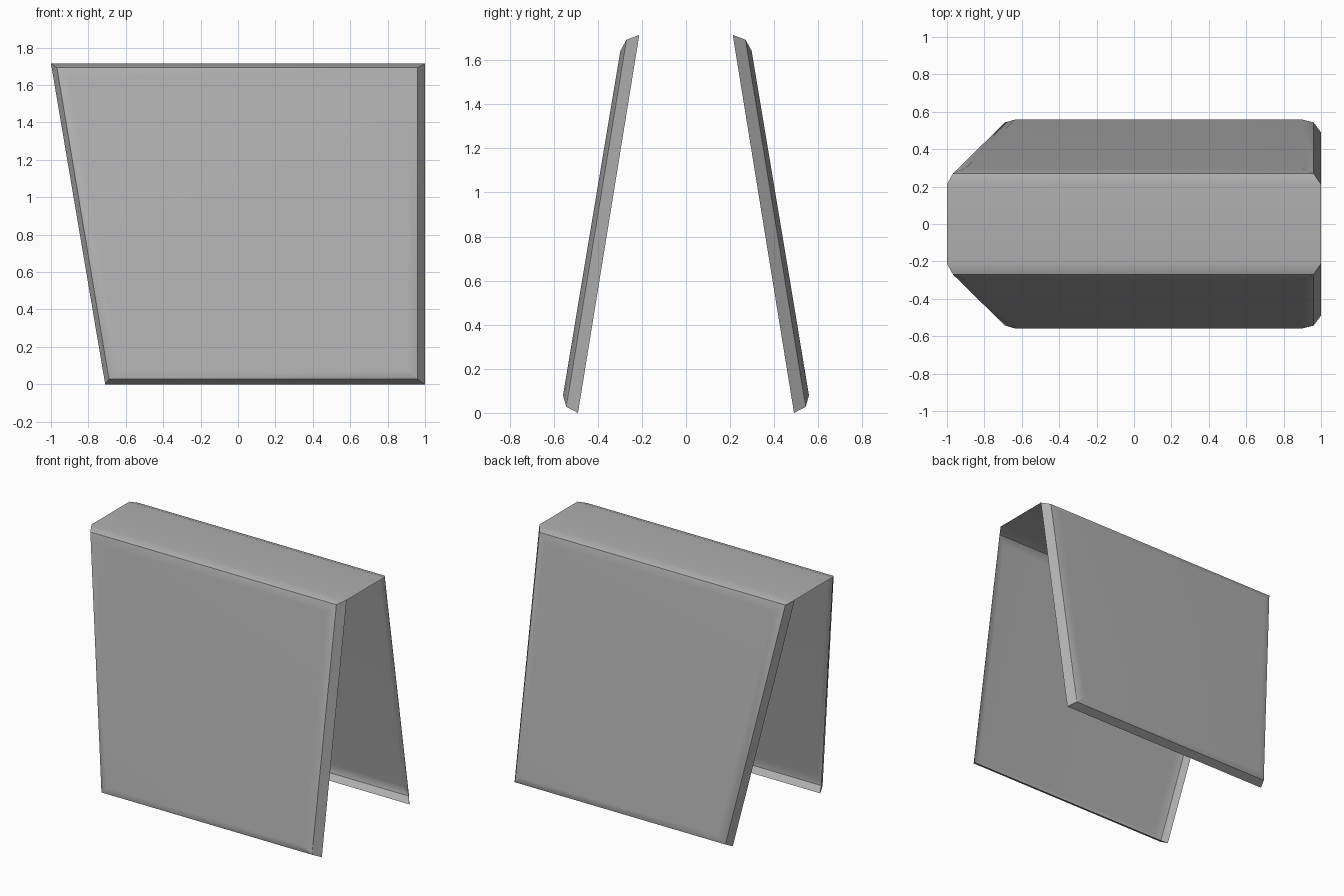
import bpy
import bmesh
import math

# Remove the default cube
cube = bpy.data.objects.get("Cube")
if cube:
    bpy.data.objects.remove(cube, do_unlink=True)


def make_material(name, color):
    mat = bpy.data.materials.new(name)
    mat.use_nodes = True
    mat.diffuse_color = color
    mat.node_tree.nodes["Principled BSDF"].inputs["Base Color"].default_value = color
    return mat


def ring(bm, side, low, high, right):
    """Four corners of one panel outline; low and high are (left x, y, z)."""
    corners = [low, (right, *low[1:]), (right, *high[1:]), high]
    return [bm.verts.new((x, side * y, z)) for x, y, z in corners]


def add_face(bm, verts, flip=False):
    bm.faces.new(verts[::-1] if flip else verts)


# Outlines from the open inner edge, over the rim, to the flat panel
OUTLINES = [
    ((-0.71, 0.49, 0.0), (-1.0, 0.212, 1.715), 1.0),
    ((-0.69, 0.543, 0.027), (-0.968, 0.27, 1.693), 0.96),
    ((-0.637, 0.558, 0.08), (-0.90, 0.298, 1.642), 0.90),
]

bm = bmesh.new()
inner_edges = []

# Leaning front and back panels with turned-in rims
for side in (-1, 1):
    flip = side > 0
    rings = [ring(bm, side, *outline) for outline in OUTLINES]
    for outer, inner in zip(rings, rings[1:]):
        for i in range(4):
            j = (i + 1) % 4
            add_face(bm, [outer[i], outer[j], inner[j], inner[i]], flip)
    add_face(bm, rings[-1], flip)
    inner_edges.append(rings[0])

# Flat top joining the two panels
front, back = inner_edges
add_face(bm, [front[3], front[2], back[2], back[3]])

mesh = bpy.data.meshes.new("folded_cover")
bm.to_mesh(mesh)
bm.free()
mesh.materials.append(make_material("mid_grey", (0.43, 0.43, 0.43, 1.0)))

cover = bpy.data.objects.new("folded_cover", mesh)
bpy.context.collection.objects.link(cover)

# Soft shading on the shallow bends, crisp rims, flat panels
bpy.ops.object.select_all(action="DESELECT")
cover.select_set(True)
bpy.context.view_layer.objects.active = cover
bpy.ops.object.shade_smooth_by_angle(angle=math.radians(30))
weighted = cover.modifiers.new("flat_panel_normals", "WEIGHTED_NORMAL")
weighted.keep_sharp = True
